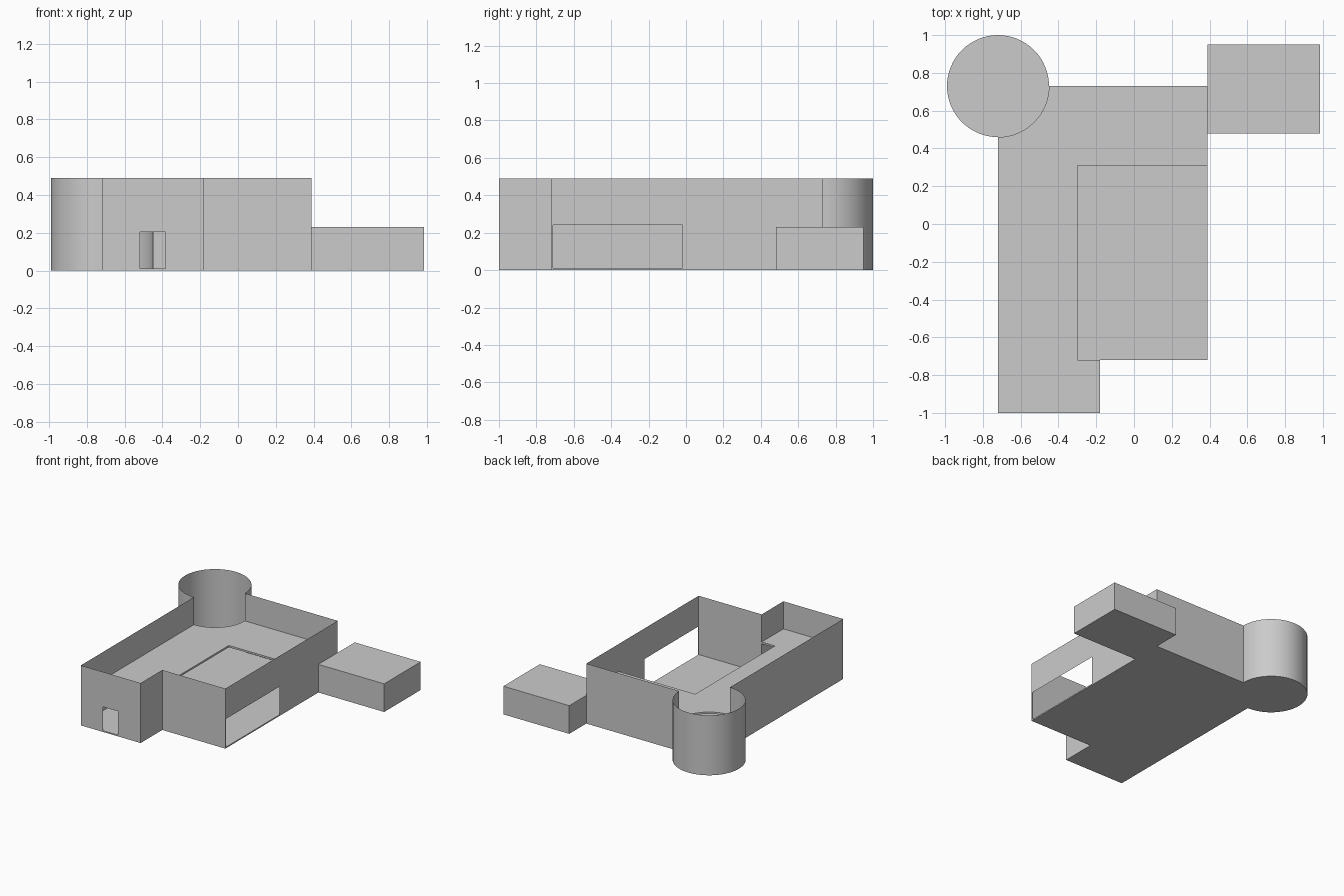
import bpy, bmesh
from math import cos, sin, radians

if "Cube" in bpy.data.objects:
    bpy.data.objects.remove(bpy.data.objects["Cube"])

H = 0.49                      # wall height
C, R = (-0.72, 0.73), 0.27    # round tower centre and radius


def finish(name, bm):
    bmesh.ops.remove_doubles(bm, verts=bm.verts, dist=0.0005)
    mesh = bpy.data.meshes.new(name)
    bm.to_mesh(mesh)
    bm.free()
    ob = bpy.data.objects.new(name, mesh)
    bpy.context.collection.objects.link(ob)
    return ob


def arc(a0, a1, n):
    return [(C[0] + R * cos(radians(a0 + (a1 - a0) * i / n)),
             C[1] + R * sin(radians(a0 + (a1 - a0) * i / n))) for i in range(n + 1)]


def slab(name, outline, z0, z1):
    """Solid horizontal plate from a plan outline."""
    bm = bmesh.new()
    f = bm.faces.new([bm.verts.new((x, y, z0)) for x, y in outline])
    ext = bmesh.ops.extrude_face_region(bm, geom=[f], use_keep_orig=True)
    verts = [v for v in ext["geom"] if isinstance(v, bmesh.types.BMVert)]
    bmesh.ops.translate(bm, verts=verts, vec=(0, 0, z1 - z0))
    bmesh.ops.recalc_face_normals(bm, faces=bm.faces)
    return finish(name, bm)


def wall(name, p, q, hole=None):
    """Thin upright wall; hole = (start, end, bottom, top) with start/end as fractions."""
    us, zs = [0, 1], [0, H]
    if hole:
        us, zs = [0, hole[0], hole[1], 1], sorted({0, hole[2], hole[3], H})
    bm = bmesh.new()
    for u0, u1 in zip(us, us[1:]):
        for z0, z1 in zip(zs, zs[1:]):
            if hole and u0 == hole[0] and z0 == hole[2]:
                continue
            bm.faces.new([bm.verts.new((p[0] + (q[0] - p[0]) * u,
                                        p[1] + (q[1] - p[1]) * u, z))
                          for u, z in ((u0, z0), (u1, z0), (u1, z1), (u0, z1))])
    return finish(name, bm)


# Plan corners, counter-clockwise
A, B, D = (-0.72, -1.0), (-0.18, -1.0), (-0.18, -0.72)
E, F = (0.39, -0.72), (0.39, 0.73)
tower = arc(0, 270, 48)

# Outer walls with front doorway and large side window
wall("front_wall", A, B, (0.20 / 0.54, 0.335 / 0.54, 0, 0.205))
wall("recess_side_wall", B, D)
wall("recess_front_wall", D, E)
wall("right_wall", E, F, (0.01 / 1.45, 0.70 / 1.45, 0.01, 0.24))
wall("back_wall", F, tower[0])
wall("left_wall", tower[-1], A)

# Round stair tower, open towards the rooms
bm = bmesh.new()
for p, q in zip(tower, tower[1:]):
    bm.faces.new([bm.verts.new(c) for c in
                  ((*p, 0), (*q, 0), (*q, H), (*p, H))])
ob = finish("tower_wall", bm)
bpy.context.view_layer.objects.active = ob
ob.select_set(True)
bpy.ops.object.shade_smooth_by_angle(angle=radians(30))

# Ground floor, and upper floor with the open void and stairwell cut out
slab("ground_floor", [A, B, D, E, F] + tower, 0, 0.01)
slab("upper_floor", [A, B, D, (-0.30, -0.72), (-0.30, 0.31), (0.39, 0.31), F]
     + arc(0, -90, 16), 0.25, 0.265)

# Closed side annexe
slab("annexe", [(0.39, 0.48), (0.985, 0.48), (0.985, 0.95), (0.39, 0.95)], 0, 0.23)
